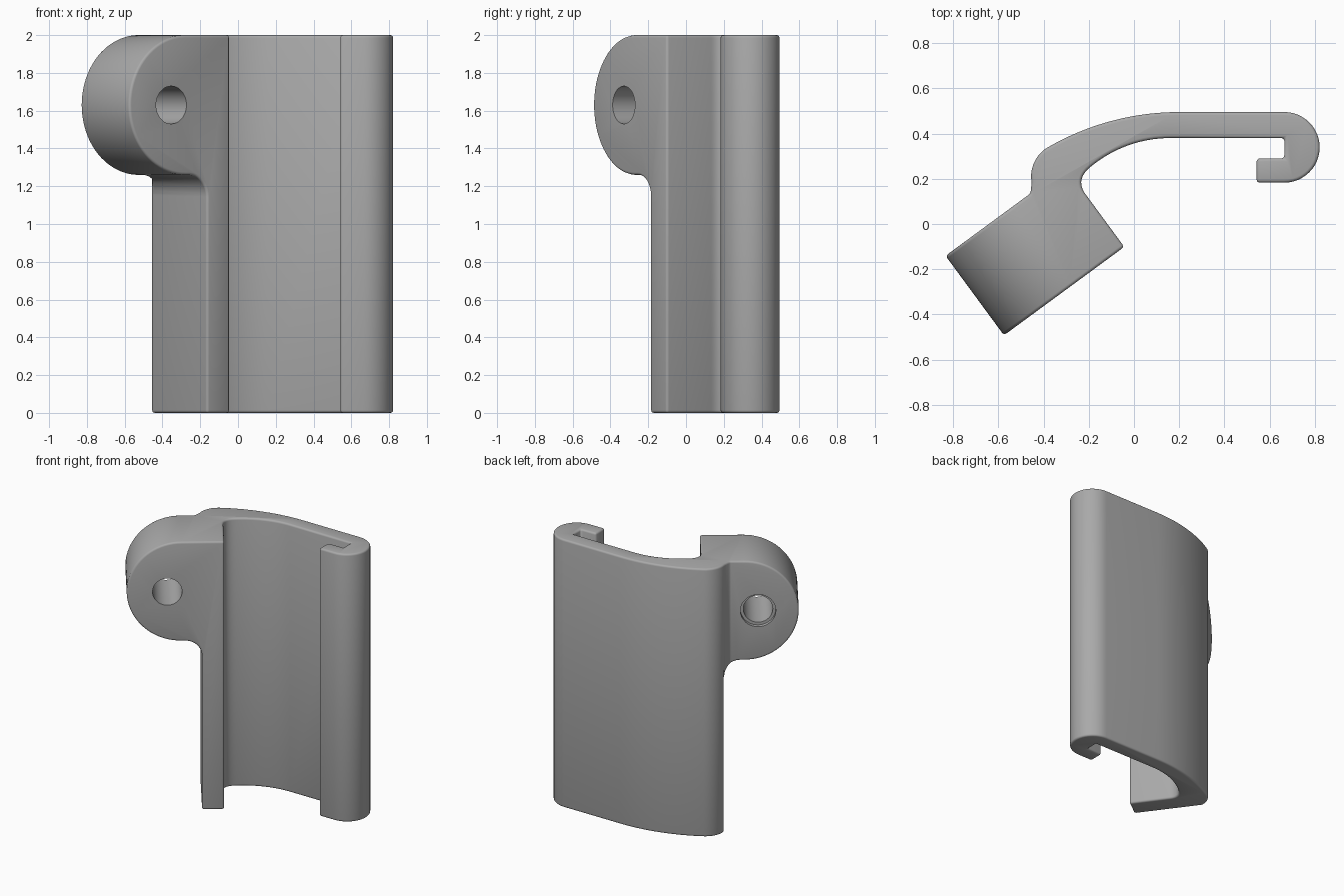
import bpy, bmesh
from math import sin, cos, pi, radians
from mathutils import Vector, Matrix
from mathutils.geometry import interpolate_bezier

if "Cube" in bpy.data.objects:
    bpy.data.objects.remove(bpy.data.objects["Cube"])

grey = bpy.data.materials.new("plain grey")
grey.use_nodes = True
colour = (0.4, 0.4, 0.4, 1)
grey.diffuse_color = colour
grey.node_tree.nodes["Principled BSDF"].inputs["Base Color"].default_value = colour

# Lug frame: U runs along the lug, V through its thickness
ANGLE = radians(36.3)
TIP = Vector((-0.575, -0.492))
U = Vector((cos(ANGLE), sin(ANGLE)))
V = Vector((-sin(ANGLE), cos(ANGLE)))
THICK = 0.436


def lug(u, v):
    return TIP + U * u + V * v


def arc(cx, cy, r, start, end, n):
    steps = [radians(start + (end - start) * i / n) for i in range(n + 1)]
    return [Vector((cx + r * cos(a), cy + r * sin(a))) for a in steps]


def bezier(a, b, c, d, n=10):
    pts = interpolate_bezier(*[Vector(p).to_3d() for p in (a, b, c, d)], n)
    return [p.to_2d() for p in pts][1:-1]


def prism(name, points, low, high, matrix=None):
    """Extrude a flat outline from low to high, then place it."""
    bm = bmesh.new()
    base = bm.faces.new([bm.verts.new((p[0], p[1], low)) for p in points])
    top = bmesh.ops.extrude_face_region(bm, geom=[base])["geom"]
    verts = [g for g in top if isinstance(g, bmesh.types.BMVert)]
    bmesh.ops.translate(bm, verts=verts, vec=(0, 0, high - low))
    if matrix:
        bm.transform(matrix)
    bmesh.ops.recalc_face_normals(bm, faces=bm.faces)
    mesh = bpy.data.meshes.new(name)
    bm.to_mesh(mesh)
    bm.free()
    obj = bpy.data.objects.new(name, mesh)
    bpy.context.collection.objects.link(obj)
    return obj


def apply(obj, mod):
    bpy.ops.object.select_all(action='DESELECT')
    obj.select_set(True)
    bpy.context.view_layer.objects.active = obj
    bpy.ops.object.modifier_apply(modifier=mod.name)


def cut(obj, cutter):
    mod = obj.modifiers.new("cut", 'BOOLEAN')
    mod.operation = 'DIFFERENCE'
    mod.solver = 'EXACT'
    mod.object = cutter
    apply(obj, mod)
    bpy.data.objects.remove(cutter)


# Plan outline: hook, curved wall, neck and lug block
outer = arc(0.2, -0.665, 1.16, 90, 120, 16)
shoulder = arc(-0.305, 0.21, 0.15, 120, 190, 9)[1:]
inner = arc(0.16, -0.17, 0.55, 130, 90, 16)
back_end = lug(0.46, THICK)
front_end = lug(0.66, 0.29)
outline = (
    arc(0.665, 0.339, 0.156, -90, 90, 24)
    + outer + shoulder
    + bezier(shoulder[-1], (-0.455, 0.16), (-0.455, 0.14), back_end, 8)
    + [back_end, lug(-0.06, THICK), lug(-0.06, 0), lug(0.66, 0), front_end]
    + bezier(front_end, front_end + V * 0.05, (-0.24, 0.213), inner[0], 12)
    + inner
    + [(0.665, 0.38), (0.665, 0.29), (0.542, 0.29), (0.542, 0.183)]
)
body = prism("hooked_bracket", outline, 0, 2)
body.data.materials.append(grey)

# Side outline of the waste around the rounded lug, in U and Z
waste = (
    [(0.37, 2.1)] + arc(0.37, 1.63, 0.37, 90, 270, 40)
    + arc(0.395, 1.145, 0.115, 90, 0, 10)
    + [(0.51, -0.1), (-0.2, -0.1), (-0.2, 2.1)]
)
side = Matrix((
    (U.x, 0, V.x, TIP.x),
    (U.y, 0, V.y, TIP.y),
    (0, 1, 0, 0),
    (0, 0, 0, 1),
))
cut(body, prism("lug_cutter", waste, -0.2, THICK + 0.1, side))

# Soft edges
bevel = body.modifiers.new("soft edges", 'BEVEL')
bevel.width = 0.014
bevel.segments = 3
bevel.limit_method = 'ANGLE'
bevel.angle_limit = radians(35)
bevel.use_clamp_overlap = False
apply(body, bevel)

# Pin hole with a shallow wider seat at the back
for radius, start in ((0.1, -0.2), (0.12, THICK - 0.03)):
    circle = arc(0.275, 1.63, radius, 0, 360, 40)[:-1]
    cut(body, prism("hole_cutter", circle, start, THICK + 0.2, side))

bpy.ops.object.shade_smooth_by_angle(angle=radians(35))
